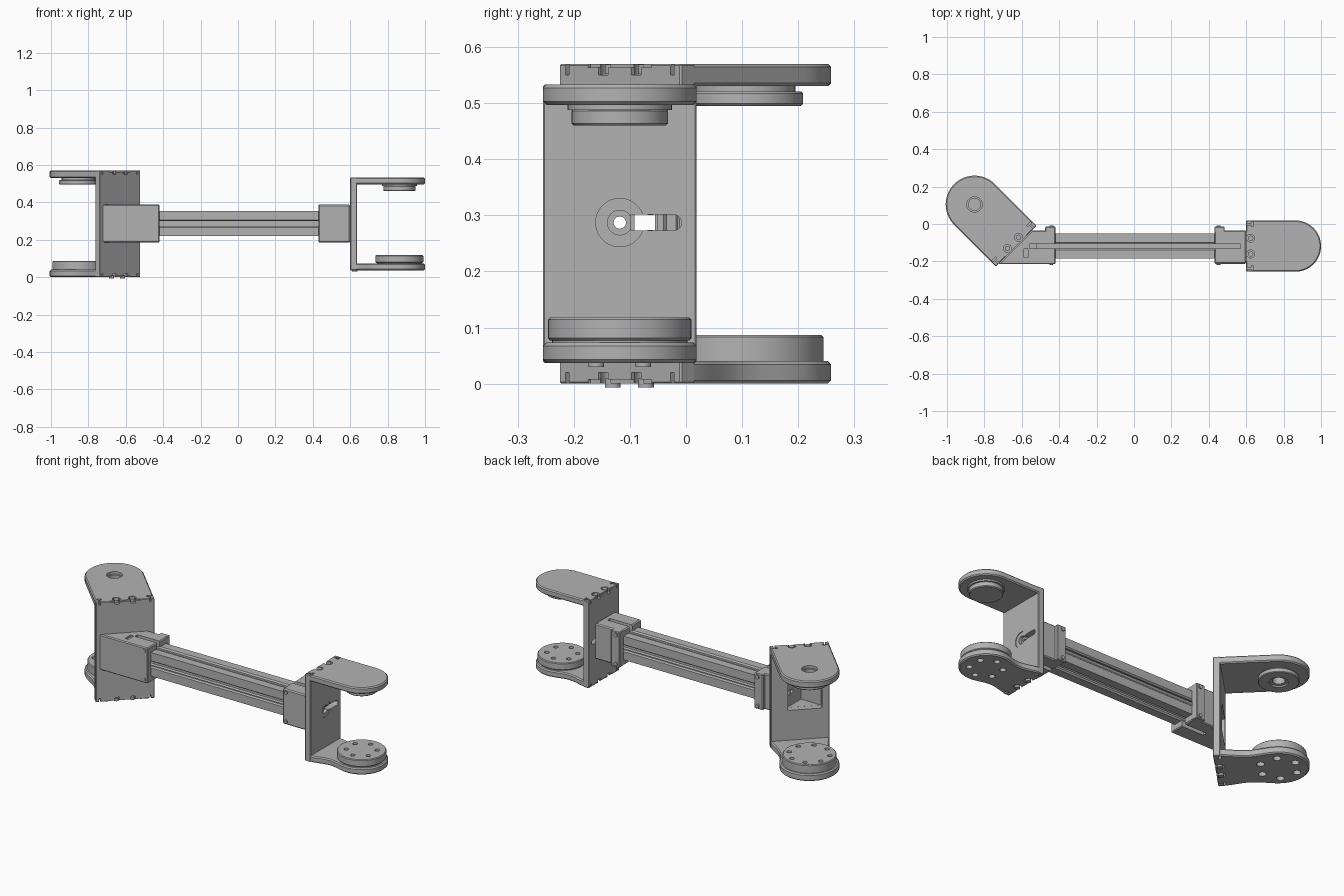
import bpy, bmesh, math
from mathutils import Matrix

if "Cube" in bpy.data.objects:
    bpy.data.objects.remove(bpy.data.objects["Cube"], do_unlink=True)

grey = bpy.data.materials.new("machined_grey")
grey.use_nodes = True
COLOUR = (0.45, 0.45, 0.45, 1)
grey.diffuse_color = COLOUR
grey.node_tree.nodes["Principled BSDF"].inputs["Base Color"].default_value = COLOUR

AXIS_Y, AXIS_Z = -0.118, 0.287
WORLD = Matrix.Identity(4)


def prism(name, pts, lo, hi, frame=WORLD):
    """Extrude a flat outline between two heights of the frame."""
    bm = bmesh.new()
    face = bm.faces.new([bm.verts.new((x, y, lo)) for x, y in pts])
    top = bmesh.ops.extrude_face_region(bm, geom=[face])["geom"]
    for v in top:
        if isinstance(v, bmesh.types.BMVert):
            v.co.z = hi
    bmesh.ops.recalc_face_normals(bm, faces=bm.faces)
    me = bpy.data.meshes.new(name)
    bm.to_mesh(me)
    bm.free()
    me.materials.append(grey)
    ob = bpy.data.objects.new(name, me)
    bpy.context.collection.objects.link(ob)
    ob.matrix_world = frame
    return ob


def box(name, x, y, z, frame=WORLD):
    return prism(name, [(x[0], y[0]), (x[1], y[0]), (x[1], y[1]), (x[0], y[1])], *z, frame)


def disc(name, u, v, r, lo, hi, frame=WORLD, n=48):
    ring = [math.tau * i / n for i in range(n)]
    return prism(name, [(u + r * math.cos(a), v + r * math.sin(a)) for a in ring], lo, hi, frame)


def apply(ob, mod):
    bpy.context.view_layer.update()
    with bpy.context.temp_override(object=ob, active_object=ob):
        bpy.ops.object.modifier_apply(modifier=mod.name)


def chamfer(ob, width):
    mod = ob.modifiers.new("chamfer", "BEVEL")
    mod.width, mod.segments = width, 1
    mod.limit_method, mod.angle_limit = "ANGLE", math.radians(50)
    apply(ob, mod)
    return ob


def cut(targets, *cutters):
    """Subtract every cutter from every target, then drop the cutters."""
    for c in cutters:
        for t in targets:
            mod = t.modifiers.new("cut", "BOOLEAN")
            mod.operation, mod.solver, mod.object = "DIFFERENCE", "EXACT", c
            apply(t, mod)
    for c in cutters:
        bpy.data.objects.remove(c, do_unlink=True)


def flange_outline(w, reach, waist):
    """Tongue with a round end; waist pinches its straight sides."""
    side = []
    for i in range(13):
        f = i / 12
        side.append((0.02 + f * (reach - 0.02), w - waist * math.sin(math.pi * f) ** 2))
    arc = [math.pi / 2 - math.pi * i / 40 for i in range(1, 40)]
    tip = [(reach + w * math.cos(a), w * math.sin(a)) for a in arc]
    return side + tip + [(u, -v) for u, v in reversed(side)]


# Frame whose z runs along the beam
ALONG = Matrix.Translation((0, AXIS_Y, AXIS_Z)) @ Matrix(
    ((0, 0, 1, 0), (1, 0, 0, 0), (0, 1, 0, 0), (0, 0, 0, 1)))
# Frame whose z runs front to back
DEPTH = Matrix(((1, 0, 0, 0), (0, 0, -1, 0), (0, 1, 0, 0), (0, 0, 0, 1)))


def bracket(side, frame, w, reach, zlo, zhi, t):
    """C-shaped bracket: plate, two flanges, corner bolts."""
    plate = box(side + "_plate", (0, 0.036), (-w, w), (zlo, zhi), frame)
    chamfer(plate, 0.003)
    top = chamfer(prism(side + "_top_flange", flange_outline(w, reach, 0), zhi - t, zhi, frame), 0.006)
    low = chamfer(prism(side + "_bottom_flange", flange_outline(w, reach, 0.022), zlo, zlo + t, frame), 0.006)
    for flange, a, b in ((top, zhi - 0.02, zhi + 0.01), (low, zlo - 0.01, zlo + 0.02)):
        pair = [plate, flange]
        edge = (zhi - 0.007, b) if flange is top else (a, zlo + 0.007)
        cut(pair, box("edge_cut", (-0.01, 0.006), (-0.08, 0.08), edge, frame))
        for s in (-1, 1):
            v = s * 0.042
            cut(pair, box("notch_cut", (-0.01, 0.02), (v - 0.012, v + 0.012), (a, b), frame))
            cut(pair, disc("bolt_cut", 0.024, v, 0.021, a, b, frame, 24))
            hook = s * w * 0.86
            cut(pair, box("hook_cut", (-0.01, 0.035), (hook - 0.004, hook + 0.004), (a, b), frame))
            cut(pair, box("hook_end_cut", (0.028, 0.038), (hook - 0.014, hook + 0.014), (a, b), frame))
            mid = (a + b) / 2
            disc(side + "_corner_bolt", 0.024, v, 0.014, mid - 0.012, mid + 0.004, frame, 24)
    return plate, top, low


def bolt_ring(targets, u, ring, n, r, z, frame):
    for i in range(n):
        a = math.tau * (i + 0.5) / n
        cut(targets, disc("hole_cut", u + ring * math.cos(a), ring * math.sin(a), r, *z, frame, 16))


# Left bracket, square to the beam
left = Matrix.Translation((0.6, AXIS_Y, 0))
plate, top, low = bracket("left", left, 0.137, 0.263, 0.037, 0.533, 0.036)
disc("left_top_collar", 0.263, 0, 0.093, 0.488, 0.5, left)
chamfer(disc("left_top_boss", 0.263, 0, 0.086, 0.46, 0.49, left), 0.004)
disc("left_bottom_collar", 0.263, 0, 0.121, 0.07, 0.08, left)
hub = chamfer(disc("left_bottom_hub", 0.263, 0, 0.128, 0.077, 0.118, left), 0.004)
bolt_ring([hub], 0.263, 0.08, 6, 0.013, (0.095, 0.13), left)
bolt_ring([low], 0.263, 0.085, 6, 0.016, (0.02, 0.055), left)

# Right bracket, larger and turned to the side
right = Matrix.Translation((-0.63, AXIS_Y, 0)) @ Matrix.Rotation(math.radians(135), 4, "Z")
plate_r, top_r, low_r = bracket("right", right, 0.154, 0.315, 0.0, 0.57, 0.04)
collar = disc("right_top_collar", 0.315, 0, 0.09, 0.518, 0.535, right)
boss = chamfer(disc("right_top_boss", 0.315, 0, 0.104, 0.495, 0.521, right), 0.004)
cut([top_r, collar, boss], disc("pivot_cut", 0.315, 0, 0.032, 0.48, 0.6, right))
cut([top_r], disc("counterbore_cut", 0.315, 0, 0.041, 0.555, 0.6, right))
cut([boss], disc("counterbore_cut", 0.315, 0, 0.048, 0.48, 0.504, right))
hub = chamfer(disc("right_bottom_hub", 0.315, 0, 0.14, 0.035, 0.087, right), 0.004)
bolt_ring([hub], 0.315, 0.108, 8, 0.013, (0.065, 0.1), right)
bolt_ring([low_r], 0.315, 0.1, 6, 0.02, (-0.02, 0.025), right)

# Slotted beam: one side of the profile, turned four times
H = 0.0675
half = [(H, H), (0.02, H), (0.0135, H - 0.008), (0.0135, H - 0.018),
        (0.03, H - 0.018), (0.03, H - 0.03), (0.016, 0.026)]
one_side = half + [(-x, y) for x, y in reversed(half[1:])]
profile = []
for _ in range(4):
    profile += one_side
    one_side = [(-y, x) for x, y in one_side]
beam = prism("beam", profile, -0.52, 0.595, ALONG)
cut([beam], disc("bore_cut", 0, 0, 0.011, -0.6, 0.65, ALONG, 24))

# Sockets clamping the beam ends
ZS = (0.186, 0.388)
socket = chamfer(box("left_socket", (0.43, 0.6), (-0.213, -0.034), ZS), 0.006)
socket_r = chamfer(prism("right_socket", [(-0.42, -0.215), (-0.42, -0.034), (-0.545, -0.034),
                                          (-0.726, -0.215)], *ZS), 0.005)
for side, sock, s, near, far in (("left", socket, 1, 0.43, 0.61), ("right", socket_r, -1, 0.42, 0.521)):
    xs = sorted((s * near, s * (near + 0.055)))
    lip = chamfer(box(side + "_clamp_lip", xs, (-0.05, -0.014), ZS), 0.004)
    inner = sorted((s * (near - 0.02), s * far))
    cut([sock, lip], box("beam_cut", inner, (AXIS_Y - H, AXIS_Y + H), (AXIS_Z - H, AXIS_Z + H)))
    slit = sorted((s * (near - 0.02), s * (near + 0.14)))
    for z in ((0.345, 0.42), (0.15, 0.229)):
        cut([sock], box("slit_cut", slit, (AXIS_Y - 0.012, AXIS_Y + 0.012), z))
    # Clamp bolts front and back
    for z in (0.205, 0.369):
        x = s * (near + 0.022)
        disc(side + "_clamp_bolt_front", x, z, 0.01, 0.205, 0.219, DEPTH, 16)
        disc(side + "_clamp_bolt_back", x, z, 0.011, 0.008, 0.03, DEPTH, 16)

# Keyhole and cable slot through the left plate
cut([plate], disc("recess_cut", 0, 0, 0.043, 0.632, 0.66, ALONG))
cut([plate], disc("screw_cut", 0, 0, 0.022, 0.615, 0.66, ALONG, 32))
cut([plate], disc("bore_cut", 0, 0, 0.011, 0.55, 0.66, ALONG, 24))
cut([plate], box("slot_cut", (0.55, 0.66), (-0.098, -0.022), (0.273, 0.301)))
cut([plate], disc("slot_end_cut", 0.096, 0, 0.014, 0.55, 0.66, ALONG, 24))

# Hollow wedge behind the right plate, with bore and cable slot
a, b, c = (-0.585, -0.073), (-0.585, -0.2), (-0.712, -0.2)
mouth = [(x - 0.06, y + 0.06) for x, y in (c, a)]
cut([plate_r, socket_r], prism("cavity_cut", [a, b, c] + mouth, 0.21, 0.364))
cut([socket_r], disc("bore_cut", 0, 0, 0.011, -0.62, -0.5, ALONG, 24))
cut([socket_r, plate_r], box("slot_cut", (-0.75, -0.5), (-0.1, -0.055), (0.273, 0.301)))
cut([socket_r], box("top_mark_cut", (-0.587, -0.566), (-0.18, -0.13), (0.378, 0.4)))

# Smooth round walls, keep machined edges sharp
parts = [o for o in bpy.context.scene.objects if o.type == "MESH" and grey.name in o.data.materials]
for ob in parts:
    ob.select_set(True)
bpy.context.view_layer.objects.active = parts[0]
bpy.ops.object.shade_smooth_by_angle(angle=math.radians(30))
